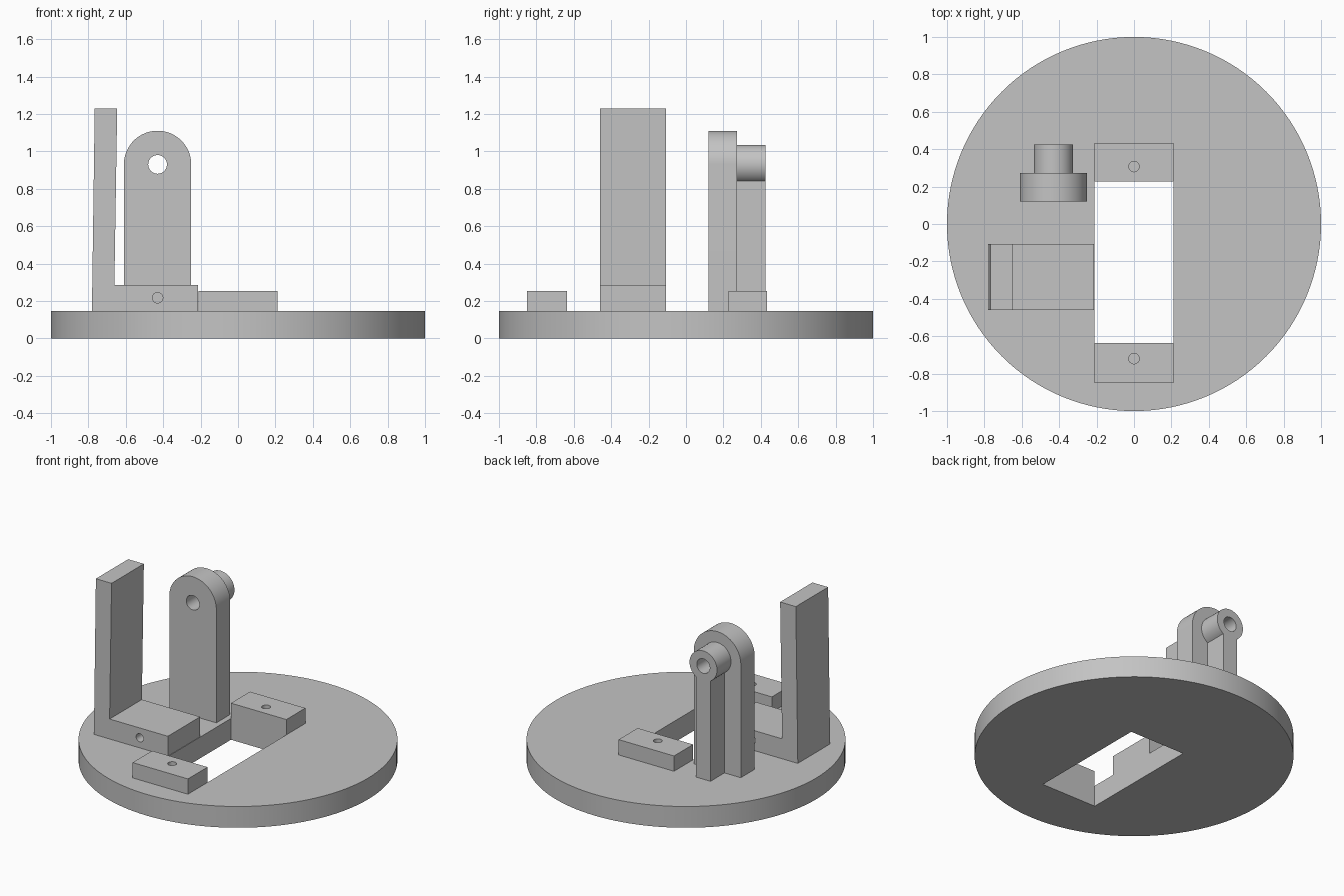
import bpy
import bmesh
from math import acos, cos, sin, pi, radians
from mathutils import Matrix

cube = bpy.data.objects.get("Cube")
if cube:
    bpy.data.objects.remove(cube, do_unlink=True)

grey = bpy.data.materials.new("light grey")
grey.use_nodes = True
colour = (0.55, 0.55, 0.55, 1)
grey.diffuse_color = colour
grey.node_tree.nodes["Principled BSDF"].inputs["Base Color"].default_value = colour

PLATE_TOP = 0.147
SLOT = 0.212       # half width of the slot
PIVOT_X, PIVOT_Z = -0.43, 0.93


def add_object(name, bm):
    bmesh.ops.recalc_face_normals(bm, faces=bm.faces)
    mesh = bpy.data.meshes.new(name)
    bm.to_mesh(mesh)
    bm.free()
    mesh.materials.append(grey)
    obj = bpy.data.objects.new(name, mesh)
    bpy.context.collection.objects.link(obj)
    return obj


def box(name, x, y, z):
    bm = bmesh.new()
    size = [b - a for a, b in (x, y, z)]
    mid = [(a + b) / 2 for a, b in (x, y, z)]
    bmesh.ops.create_cube(bm, size=1, matrix=Matrix.Translation(mid) @ Matrix.Diagonal((*size, 1)))
    return add_object(name, bm)


def cylinder(name, radius, depth, centre, segments=48, along_y=False):
    bm = bmesh.new()
    turn = Matrix.Rotation(radians(90 if along_y else 0), 4, "X")
    bmesh.ops.create_cone(bm, cap_ends=True, segments=segments, radius1=radius,
                          radius2=radius, depth=depth,
                          matrix=Matrix.Translation(centre) @ turn)
    return add_object(name, bm)


def extrude_profile(name, points, y_front, y_back):
    """Extrude an x-z outline along y."""
    bm = bmesh.new()
    face = bm.faces.new([bm.verts.new((x, y_front, z)) for x, z in points])
    result = bmesh.ops.extrude_face_region(bm, geom=[face])
    verts = [v for v in result["geom"] if isinstance(v, bmesh.types.BMVert)]
    bmesh.ops.translate(bm, verts=verts, vec=(0, y_back - y_front, 0))
    return add_object(name, bm)


def arch(half_width, radius, steps=48):
    """Post outline with a round head at the pivot."""
    start = -acos(half_width / radius)
    angles = [start + (pi - 2 * start) * i / steps for i in range(steps + 1)]
    head = [(PIVOT_X + radius * cos(a), PIVOT_Z + radius * sin(a)) for a in angles]
    return head + [(PIVOT_X - half_width, PLATE_TOP), (PIVOT_X + half_width, PLATE_TOP)]


def cut(obj, cutter):
    mod = obj.modifiers.new("cut", "BOOLEAN")
    mod.operation = "DIFFERENCE"
    mod.solver = "EXACT"
    mod.object = cutter
    select(obj)
    bpy.ops.object.modifier_apply(modifier=mod.name)
    bpy.data.objects.remove(cutter, do_unlink=True)


def select(obj):
    bpy.ops.object.select_all(action="DESELECT")
    obj.select_set(True)
    bpy.context.view_layer.objects.active = obj


# Round base plate with a rectangular slot
base = cylinder("base_plate", 1, PLATE_TOP, (0, 0, PLATE_TOP / 2), segments=128)
cut(base, box("slot_cutter", (-SLOT, SLOT), (-0.636, 0.226), (-0.1, 0.4)))
parts = [base]

# Screw blocks at both ends of the slot
for name, y, hole_y in (("front_screw_block", (-0.85, -0.636), -0.72),
                        ("back_screw_block", (0.226, 0.434), 0.307)):
    block = box(name, (-SLOT, SLOT), y, (PLATE_TOP, 0.253))
    cut(block, cylinder("screw_cutter", 0.028, 0.4, (0, hole_y, 0.2), 32))
    parts.append(block)

# L-shaped bracket with a slightly leaning upright
outline = [(-0.781, PLATE_TOP), (-0.215, PLATE_TOP), (-0.215, 0.285),
           (-0.661, 0.285), (-0.646, 1.228), (-0.766, 1.228)]
bracket = extrude_profile("upright_bracket", outline, -0.46, -0.107)
cut(bracket, cylinder("bracket_hole_cutter", 0.028, 0.8, (PIVOT_X, -0.3, 0.217), 32, True))
parts.append(bracket)

# Pivot post and the narrower rib with its round boss behind
for name, half, radius, y in (("pivot_post", 0.18, 0.18, (0.12, 0.272)),
                              ("pivot_boss_rib", 0.055, 0.105, (0.272, 0.425))):
    post = extrude_profile(name, arch(half, radius), *y)
    cut(post, cylinder("pivot_cutter", 0.05, 1, (PIVOT_X, 0.27, PIVOT_Z), 48, True))
    parts.append(post)

for part in parts:
    select(part)
    bpy.ops.object.shade_smooth_by_angle(angle=radians(30))
